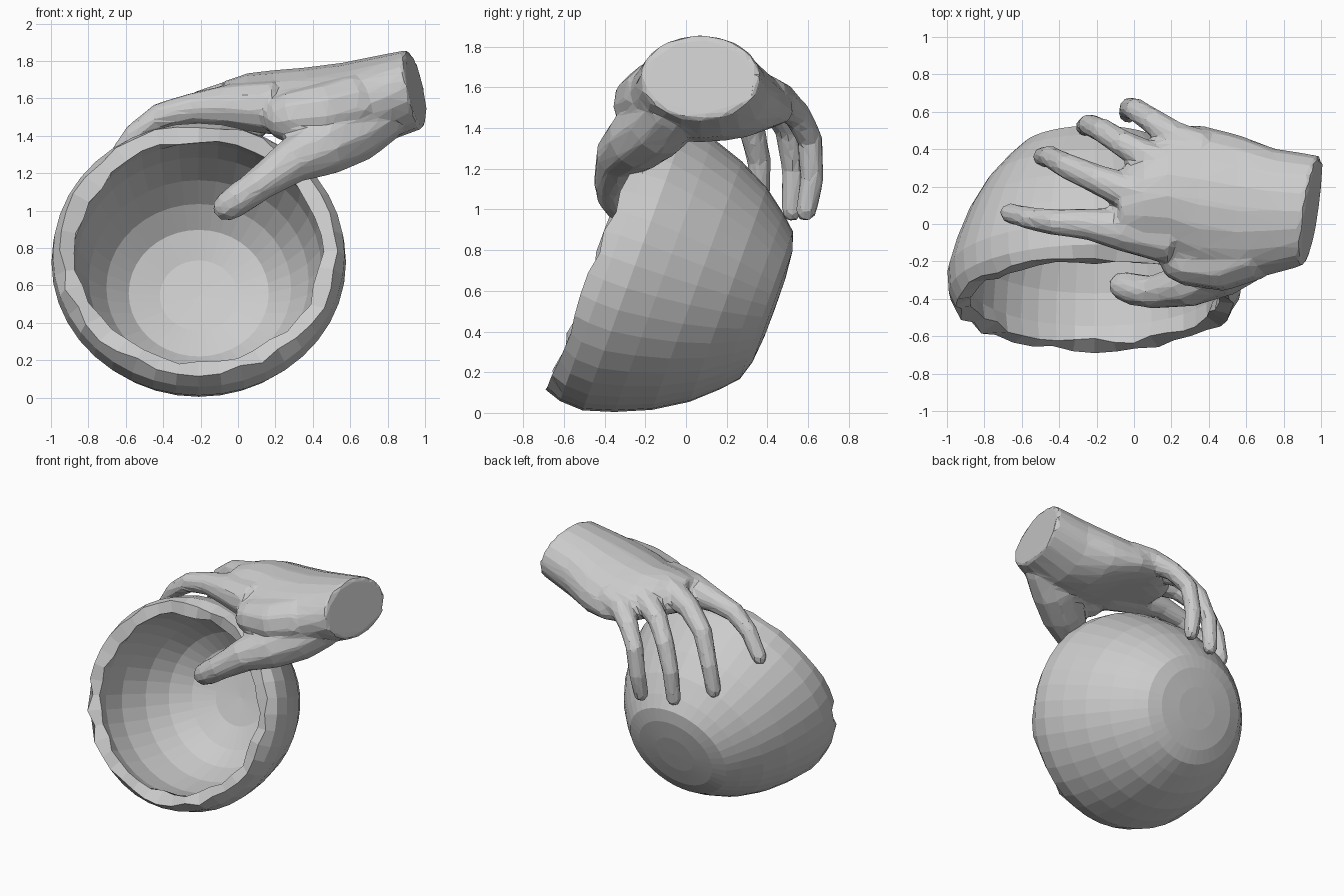
import bpy, bmesh, math, random
from mathutils import Vector

if "Cube" in bpy.data.objects:
    bpy.data.objects.remove(bpy.data.objects["Cube"])

random.seed(4)


def finish(bm, name):
    bmesh.ops.recalc_face_normals(bm, faces=bm.faces)
    mesh = bpy.data.meshes.new(name)
    bm.to_mesh(mesh)
    bm.free()
    obj = bpy.data.objects.new(name, mesh)
    bpy.context.collection.objects.link(obj)
    return obj


def loft(bm, rings, caps=True):
    """Skin a list of equally long point rings."""
    vs = [[bm.verts.new(p) for p in ring] for ring in rings]
    n = len(vs[0])
    for a, b in zip(vs, vs[1:]):
        for i in range(n):
            j = (i + 1) % n
            bm.faces.new((a[i], a[j], b[j], b[i]))
    if caps:
        bm.faces.new(vs[0])
        bm.faces.new(vs[-1])


def tube(bm, path, radii, n=10):
    """Round tube through the points with a rounded far end."""
    pts = [Vector(p) for p in path]
    end = (pts[-1] - pts[-2]).normalized()
    r = radii[-1]
    pts += [pts[-1] + end * r * 0.6, pts[-1] + end * r * 0.9]
    radii = list(radii) + [r * 0.75, r * 0.35]
    rings, side, prev = [], None, None
    for i, p in enumerate(pts):
        d = (pts[min(i + 1, len(pts) - 1)] - pts[max(i - 1, 0)]).normalized()
        if side is None:
            side = d.orthogonal().normalized()
        else:
            side = prev.rotation_difference(d) @ side
        up = d.cross(side)
        rings.append([p + radii[i] * (side * math.cos(t) + up * math.sin(t))
                      for t in (2 * math.pi * k / n for k in range(n))])
        prev = d
    loft(bm, rings)


# Bowl: thick tilted shell with a ragged rim; (depth along axis, radius)
centre, axis, up = Vector((-0.21, -0.44, 0.79)), Vector((0, 0.94, -0.34)), Vector((0, 0.34, 0.94))
profile = [(.92, .001), (.918, .15), (.905, .29), (.875, .385), (.80, .46), (.68, .56), (.52, .65),
           (.35, .715), (.2, .757), (.08, .75), (.01, .71), (.03, .63), (.12, .645),
           (.3, .63), (.5, .565), (.65, .475), (.76, .36), (.81, .2), (.82, .001)]
bm = bmesh.new()
N = 40
rings = []
for depth, r in profile:
    ring = []
    for k in range(N):
        t = 2 * math.pi * k / N
        j = 0.018 if depth < 0.05 else 0.0
        rr = r + random.uniform(-j, j)
        dd = depth + random.uniform(-j, j)
        ring.append(centre + axis * dd + up * 0.05 * depth ** 2
                    + rr * (Vector((1.04, 0, 0)) * math.cos(t) + up * math.sin(t)))
    rings.append(ring)
loft(bm, rings, caps=False)
bmesh.ops.remove_doubles(bm, verts=bm.verts, dist=0.003)
finish(bm, "bowl")

# Palm and wrist: x, centre y, half width, top z, bottom z, arch
bm = bmesh.new()
sections = [(.95, .07, .295, 1.86, 1.44, 0), (.75, .07, .335, 1.83, 1.35, .05),
            (.55, .08, .40, 1.79, 1.33, .25), (.35, .11, .42, 1.765, 1.39, .5),
            (.18, .15, .37, 1.75, 1.43, .7), (.05, .13, .28, 1.735, 1.45, .7),
            (-.08, .09, .19, 1.69, 1.47, .7)]
rings = []
for i, (x, yc, hw, top, bot, arch) in enumerate(sections):
    ring = []
    for k in range(20):
        t = 2 * math.pi * k / 20
        y, z = hw * math.cos(t), (top + bot) / 2 + (top - bot) / 2 * math.sin(t)
        tilt = (0.045 * math.cos(t) - 0.04 * math.sin(t)) if i == 0 else 0
        ring.append(Vector((x + tilt, yc + y, z - arch * y * y)))
    rings.append(ring)
loft(bm, rings)

# Index, middle, ring and little finger, then the thumb
digits = [
    ([(.2, -.07, 1.55), (-.05, -.03, 1.56), (-.25, 0, 1.545), (-.42, .01, 1.505),
      (-.56, .03, 1.4), (-.67, .06, 1.24)], (.15, .12, .085, .072, .062, .054)),
    ([(.2, .12, 1.62), (0, .16, 1.61), (-.2, .24, 1.565), (-.36, .31, 1.45),
      (-.45, .36, 1.24), (-.49, .36, 1.05)], (.12, .105, .08, .07, .06, .054)),
    ([(.25, .3, 1.58), (.1, .34, 1.58), (-.06, .43, 1.52), (-.17, .5, 1.39),
      (-.24, .53, 1.2), (-.26, .52, .99)], (.12, .095, .074, .066, .06, .054)),
    ([(.36, .4, 1.55), (.22, .46, 1.54), (.1, .55, 1.46), (.01, .61, 1.34),
      (-.02, .62, 1.15), (-.03, .59, .99)], (.11, .088, .07, .064, .06, .054)),
    ([(.78, -.05, 1.52), (.62, -.13, 1.42), (.45, -.24, 1.34), (.28, -.33, 1.26), (.1, -.365, 1.13),
      (0, -.35, 1.06), (-.06, -.33, 1.02)], (.15, .17, .16, .12, .09, .088, .08)),
]
for path, radii in digits:
    tube(bm, path, radii)
# Web of flesh between thumb and index finger
tube(bm, [(.62, -.13, 1.56), (.45, -.2, 1.52), (.27, -.19, 1.5)], (.18, .165, .14))
hand = finish(bm, "hand")

# Fuse the hand parts into one faceted skin
remesh = hand.modifiers.new("fuse", 'REMESH')
remesh.mode = 'VOXEL'
remesh.voxel_size = 0.018
smooth = hand.modifiers.new("soften", 'SMOOTH')
smooth.factor = 0.5
smooth.iterations = 5
decimate = hand.modifiers.new("facets", 'DECIMATE')
decimate.ratio = 0.06
